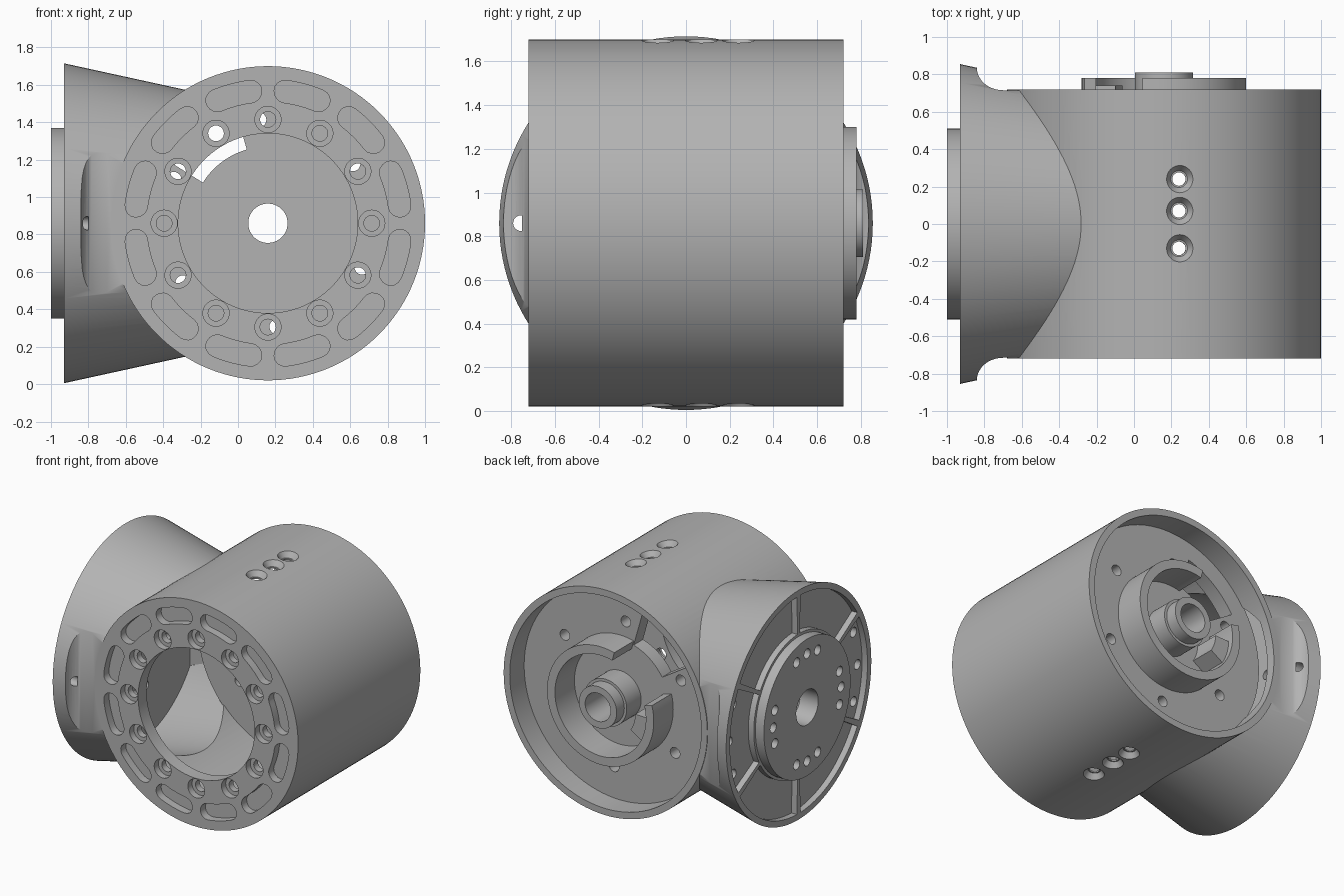
import bpy, bmesh
from math import sin, cos, radians, pi
from mathutils import Vector, Matrix

old = bpy.data.objects.get("Cube")
if old:
    bpy.data.objects.remove(old)

CX, CZ = 0.16, 0.86          # axis of the main tube
SEG = 128

grey = bpy.data.materials.new("plain_grey")
grey.use_nodes = True
grey.diffuse_color = (0.45, 0.45, 0.45, 1)
grey.node_tree.nodes["Principled BSDF"].inputs["Base Color"].default_value = (0.45, 0.45, 0.45, 1)


def cone(bm, p0, p1, r0, r1=None, seg=SEG):
    p0, p1 = Vector(p0), Vector(p1)
    d = p1 - p0
    mat = Matrix.Translation((p0 + p1) / 2) @ d.to_track_quat('Z', 'Y').to_matrix().to_4x4()
    bmesh.ops.create_cone(bm, cap_ends=True, segments=seg, radius1=r0,
                          radius2=r0 if r1 is None else r1, depth=d.length, matrix=mat)


def on_y(r, a, y):
    """Polar point around the main tube axis."""
    return Vector((CX + r * cos(radians(a)), y, CZ + r * sin(radians(a))))


def on_x(r, a, x):
    """Polar point around the side arm axis."""
    return Vector((x, r * cos(radians(a)), CZ + r * sin(radians(a))))


def prism(bm, loop0, loop1):
    a = [bm.verts.new(p) for p in loop0]
    b = [bm.verts.new(p) for p in loop1]
    bm.faces.new(a)
    bm.faces.new(b[::-1])
    for i in range(len(a)):
        j = (i + 1) % len(a)
        bm.faces.new((a[i], b[i], b[j], a[j]))


def sector(bm, place, r0, r1, a0, a1, d0, d1, rounded=False):
    """Arc-shaped block, optionally with round ends."""
    n = max(6, int(abs(a1 - a0) / 3))
    angs = [a0 + (a1 - a0) * i / n for i in range(n + 1)]
    rm, h = (r0 + r1) / 2, (r1 - r0) / 2

    def cap(a, s):
        if not rounded:
            return []
        steps = [pi * i / 8 for i in range(1, 8)]
        return [(rm + s * h * cos(t), a + s * h * sin(t) / rm * 180 / pi) for t in steps]
    pts = [(r1, a) for a in angs] + cap(a1, 1) + [(r0, a) for a in angs[::-1]] + cap(a0, -1)
    prism(bm, [place(r, a, d0) for r, a in pts], [place(r, a, d1) for r, a in pts])


def make(name, build):
    bm = bmesh.new()
    build(bm)
    bmesh.ops.recalc_face_normals(bm, faces=bm.faces)
    me = bpy.data.meshes.new(name)
    bm.to_mesh(me)
    bm.free()
    ob = bpy.data.objects.new(name, me)
    bpy.context.collection.objects.link(ob)
    return ob


def combine(ob, build, op='DIFFERENCE'):
    tool = build if isinstance(build, bpy.types.Object) else make("tool", build)
    mod = ob.modifiers.new("bool", 'BOOLEAN')
    mod.operation, mod.solver, mod.object = op, 'EXACT', tool
    dg = bpy.context.evaluated_depsgraph_get()
    me = bpy.data.meshes.new_from_object(ob.evaluated_get(dg))
    ob.modifiers.clear()
    ob.data = me
    bpy.data.objects.remove(tool)


def finish(ob):
    ob.data.materials.clear()
    ob.data.materials.append(grey)
    bpy.ops.object.select_all(action='DESELECT')
    ob.select_set(True)
    bpy.context.view_layer.objects.active = ob
    bpy.ops.object.shade_smooth_by_angle(angle=radians(30))


# Side arm: tapered cone trimmed flat front and back with a flared fillet
def arm_trim(bm):
    side = [(0.3, 0.715), (-0.70, 0.715)]
    side += [(-0.70 - 0.14 * sin(t), 0.835 - 0.12 * cos(t)) for t in [pi / 2 * i / 10 for i in range(1, 11)]]
    side += [(-0.845, 0.9), (-1.1, 0.9)]
    outline = side + [(x, -y) for x, y in side[::-1]]
    prism(bm, [(x, y, -0.2) for x, y in outline], [(x, y, 1.9) for x, y in outline])


arm = make("arm", lambda bm: cone(bm, (-0.93, 0, CZ), (0.1, 0, CZ), 0.855, 0.63))
combine(arm, arm_trim, 'INTERSECT')

# Housing: main tube joined with the arm and the round mounting boss
body = make("housing", lambda bm: cone(bm, (CX, -0.72, CZ), (CX, 0.72, CZ), 0.84))
combine(body, arm, 'UNION')
combine(body, lambda bm: cone(bm, (-1.0, 0, CZ), (-0.86, 0, CZ), 0.51), 'UNION')

# Hollow inside of tube and arm
combine(body, lambda bm: cone(bm, (CX, -0.62, CZ), (CX, 0.9, CZ), 0.79))
hollow = make("hollow", lambda bm: cone(bm, (-0.85, 0, CZ), (-0.1, 0, CZ), 0.78, 0.62))


def hollow_trim(bm):
    bmesh.ops.create_cube(bm, size=1, matrix=Matrix.Translation((-0.5, 0.02, CZ)) @ Matrix.Diagonal((1.4, 1.26, 2, 1)))


combine(hollow, hollow_trim, 'INTERSECT')
combine(body, hollow)


# Front ring: wide opening, slots and counterbored screw holes
def front_pockets(bm):
    cone(bm, (CX, -0.8, CZ), (CX, -0.5, CZ), 0.48)
    for k in range(12):
        sector(bm, on_y, 0.65, 0.77, 30 * k + 7.5, 30 * k + 22.5, -0.8, -0.66, True)
        cone(bm, on_y(0.555, 30 * k, -0.8), on_y(0.555, 30 * k, -0.67), 0.07, seg=32)


def front_holes(bm):
    for k in range(12):
        cone(bm, on_y(0.555, 30 * k, -0.8), on_y(0.555, 30 * k, -0.55), 0.042, seg=24)


# Countersunk holes along the top and bottom of the tube
def sink_holes(bm):
    for y in (0.24, 0.07, -0.13):
        for a in (84.2, -84.2):
            cone(bm, on_y(0.85, a, y), on_y(0.80, a, y), 0.08, 0.045, 32)


def through_holes(bm):
    for y in (0.24, 0.07, -0.13):
        for a in (84.2, -84.2):
            cone(bm, on_y(0.9, a, y), on_y(0.7, a, y), 0.036, seg=24)


# Arm face: pockets between six ribs, centre bore and screw holes
def arm_pockets(bm):
    for k in range(6):
        sector(bm, on_x, 0.53, 0.81, 60 * k - 28.5, 60 * k + 28.5, -1.1, -0.885)


def arm_holes(bm):
    cone(bm, (-1.1, 0, CZ), (-0.8, 0, CZ), 0.13, seg=48)
    for base in (0, 90, 180, 270):
        for off in (-18, 0, 18):
            cone(bm, on_x(0.4, base + off, -1.1), on_x(0.4, base + off, -0.8), 0.036, seg=24)
    for base in (0, 180):
        for off in (-20, 0, 20):
            cone(bm, on_x(0.755, base + off, -1.1), on_x(0.755, base + off, -0.8), 0.036, seg=24)


for step in (front_pockets, front_holes, sink_holes, through_holes, arm_pockets, arm_holes):
    combine(body, step)
finish(body)

# Inner plate near the back, with broken collar, stop block and hub
plate = make("inner_plate", lambda bm: cone(bm, (CX, 0.44, CZ), (CX, 0.55, CZ), 0.80))
combine(plate, lambda bm: sector(bm, on_y, 0.375, 0.44, 165, 465, 0.5, 0.78), 'UNION')
combine(plate, lambda bm: sector(bm, on_y, 0.26, 0.39, 182, 212, 0.5, 0.74), 'UNION')
combine(plate, lambda bm: cone(bm, (CX, 0.5, CZ), (CX, 0.72, CZ), 0.175, seg=64), 'UNION')
combine(plate, lambda bm: cone(bm, (CX, 0.6, CZ), (CX, 0.81, CZ), 0.155, seg=64), 'UNION')


def plate_holes(bm):
    cone(bm, (CX, 0.3, CZ), (CX, 0.9, CZ), 0.105, seg=64)
    sector(bm, on_y, 0.41, 0.66, 106, 148, 0.3, 0.9)
    for k in range(6):
        cone(bm, on_y(0.555, 60 * k + 35, 0.3), on_y(0.555, 60 * k + 35, 0.7), 0.04, seg=24)


combine(plate, plate_holes)
finish(plate)
